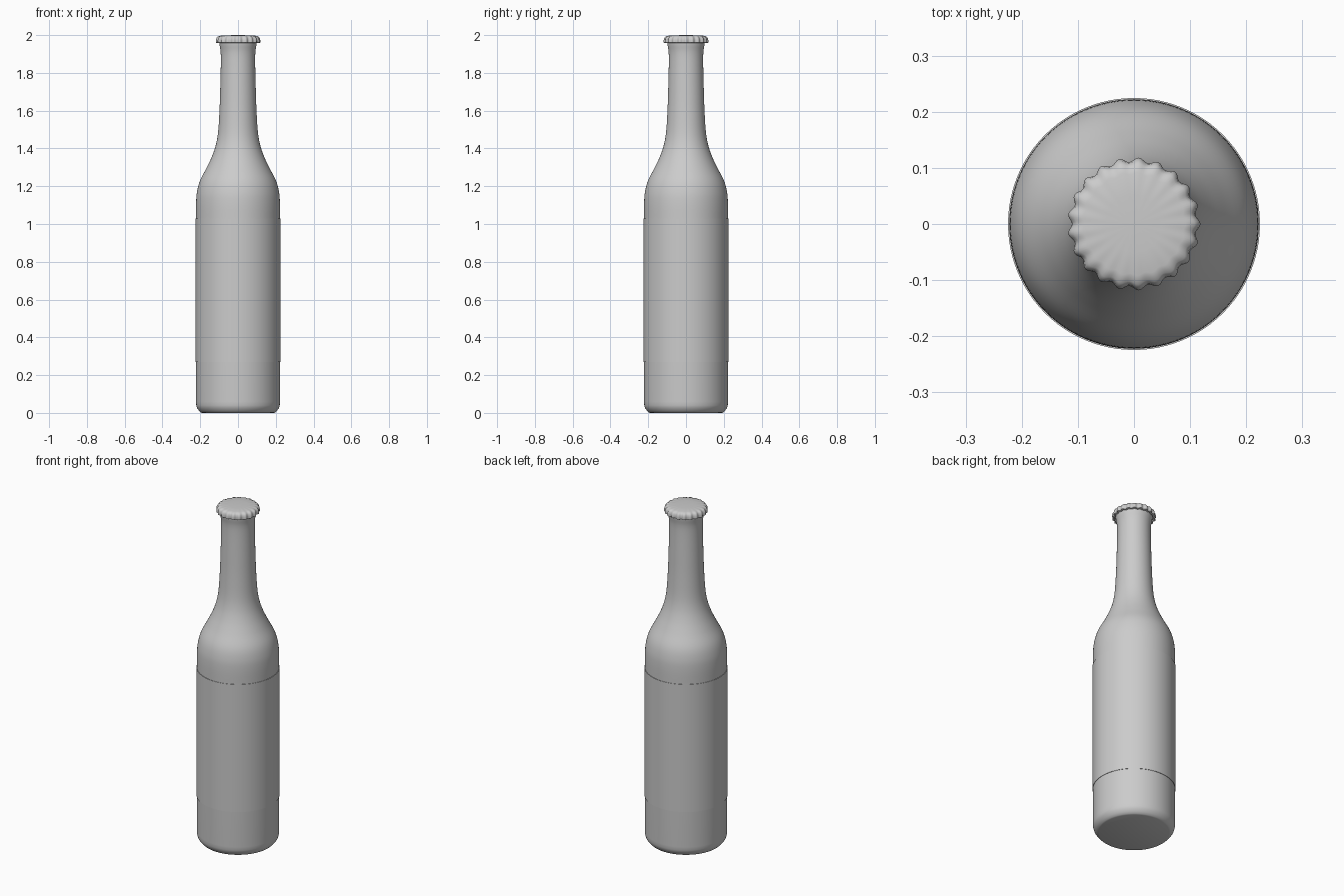
import bpy, bmesh, math

if "Cube" in bpy.data.objects:
    bpy.data.objects.remove(bpy.data.objects["Cube"])

def lathe(name, profile, n, wave=None, teeth=21, closed=False):
    """Spin (radius, z) points; wave gives a crimp depth per ring."""
    bm = bmesh.new()
    rings = []
    for i, (r, z) in enumerate(profile):
        if r == 0:
            rings.append([bm.verts.new((0, 0, z))])
            continue
        ring = []
        for k in range(n):
            a = 2 * math.pi * k / n
            rr = r + (wave[i] * math.cos(teeth * a) if wave else 0)
            ring.append(bm.verts.new((rr * math.cos(a), rr * math.sin(a), z)))
        rings.append(ring)
    pairs = list(zip(rings, rings[1:]))
    if closed:
        pairs.append((rings[-1], rings[0]))
    for a, b in pairs:
        for k in range(n):
            j = (k + 1) % n
            if len(a) == 1:
                bm.faces.new((a[0], b[j], b[k]))
            elif len(b) == 1:
                bm.faces.new((a[k], a[j], b[0]))
            else:
                bm.faces.new((a[k], a[j], b[j], b[k]))
    bmesh.ops.recalc_face_normals(bm, faces=bm.faces)
    me = bpy.data.meshes.new(name)
    bm.to_mesh(me)
    bm.free()
    ob = bpy.data.objects.new(name, me)
    bpy.context.collection.objects.link(ob)
    bpy.ops.object.select_all(action='DESELECT')
    ob.select_set(True)
    bpy.context.view_layer.objects.active = ob
    bpy.ops.object.shade_smooth_by_angle(angle=math.radians(40))
    return ob

def smooth(pts, steps=5):
    """Catmull-Rom curve through the points."""
    p = [pts[0]] + pts + [pts[-1]]
    out = []
    for a, b, c, d in zip(p, p[1:], p[2:], p[3:]):
        for s in range(steps):
            t = s / steps
            out.append(tuple(0.5 * (2 * b[i] + (c[i] - a[i]) * t
                       + (2 * a[i] - 5 * b[i] + 4 * c[i] - d[i]) * t * t
                       + (3 * b[i] - a[i] - 3 * c[i] + d[i]) * t ** 3) for i in (0, 1)))
    return out + [pts[-1]]

# Glass bottle: rounded foot, straight body, shoulder, neck
foot = [(0, 0.0), (0.19, 0.0), (0.198, 0.003), (0.207, 0.012), (0.217, 0.026), (0.221, 0.04), (0.222, 0.06)]
upper = smooth([(0.222, 1.03), (0.222, 1.11), (0.217, 1.17), (0.201, 1.23), (0.165, 1.30), (0.137, 1.36),
                (0.117, 1.42), (0.105, 1.49), (0.098, 1.60), (0.094, 1.72), (0.091, 1.85), (0.092, 1.91),
                (0.098, 1.95), (0.10, 1.975)])
lathe("bottle", foot + upper + [(0, 1.975)], 96)

# Wrap-around label, slightly proud of the glass
lathe("label", [(0.221, 0.27), (0.2245, 0.27), (0.2245, 1.03), (0.221, 1.03)], 96, closed=True)

# Crimped cap with a shallow top
cap = [(0.100, 1.968), (0.104, 1.957), (0.114, 1.960), (0.1145, 1.972), (0.112, 1.984),
       (0.105, 1.993), (0.09, 1.997), (0.05, 1.999), (0, 2.0)]
lathe("bottle_cap", cap, 168, wave=[0, 0.003, 0.0045, 0.004, 0.0035, 0.003, 0.002, 0.001, 0])
